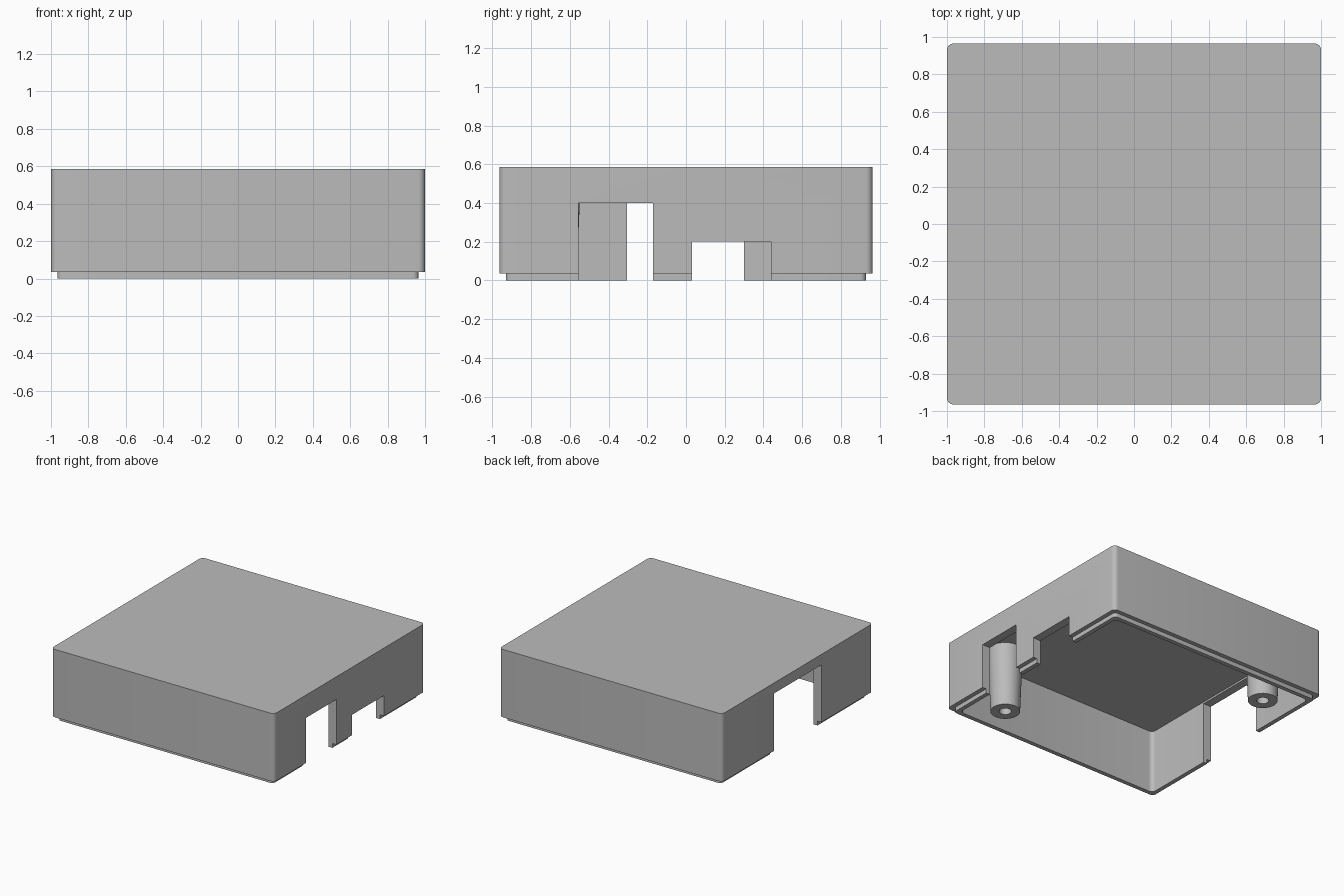
import bpy, bmesh, math
from mathutils import Matrix, Vector

cube = bpy.data.objects.get("Cube")
if cube:
    bpy.data.objects.remove(cube, do_unlink=True)

grey = bpy.data.materials.new("plain_grey")
grey.use_nodes = True
grey.diffuse_color = (0.5, 0.5, 0.5, 1)
grey.node_tree.nodes["Principled BSDF"].inputs["Base Color"].default_value = (0.5, 0.5, 0.5, 1)


def add_object(name, bm):
    bmesh.ops.recalc_face_normals(bm, faces=bm.faces)
    mesh = bpy.data.meshes.new(name)
    bm.to_mesh(mesh)
    bm.free()
    mesh.materials.append(grey)
    obj = bpy.data.objects.new(name, mesh)
    bpy.context.collection.objects.link(obj)
    return obj


def box(name, x, y, z, radius=0.0, round_top=True):
    """Box from (min, max) ranges, with rounded upright and top edges."""
    bm = bmesh.new()
    bmesh.ops.create_cube(bm, size=1)
    for v in bm.verts:
        v.co = Vector([r[0] if c < 0 else r[1] for c, r in zip(v.co, (x, y, z))])
    if radius:
        edges = []
        for e in bm.edges:
            a, b = (v.co.z for v in e.verts)
            if a != b or (round_top and a == z[1]):
                edges.append(e)
        bmesh.ops.bevel(bm, geom=edges, offset=radius, segments=6,
                        profile=0.5, affect='EDGES')
    return add_object(name, bm)


def combine(target, other, operation):
    """Apply a boolean and discard the other solid."""
    mod = target.modifiers.new(operation, 'BOOLEAN')
    mod.operation = operation
    mod.solver = 'EXACT'
    mod.object = other
    graph = bpy.context.evaluated_depsgraph_get()
    mesh = bpy.data.meshes.new_from_object(target.evaluated_get(graph))
    target.modifiers.clear()
    target.data = mesh
    bpy.data.objects.remove(other, do_unlink=True)


def smooth(obj):
    bpy.ops.object.select_all(action='DESELECT')
    obj.select_set(True)
    bpy.context.view_layer.objects.active = obj
    bpy.ops.object.shade_smooth_by_angle(angle=math.radians(30))


HALF_X, HALF_Y, TOP = 1.0, 0.965, 0.585
STEP, WALL = 0.035, 0.07


def inset_range(half, inset):
    return (-half + inset, half - inset)


# Outer shell with a stepped lip, hollowed from below
shell = box("cover_shell", inset_range(HALF_X, 0), inset_range(HALF_Y, 0), (STEP, TOP), 0.035)
lip = box("lip", inset_range(HALF_X, STEP), inset_range(HALF_Y, STEP), (0, 0.2), 0.03, False)
combine(shell, lip, 'UNION')
cavity = box("cavity", inset_range(HALF_X, WALL), inset_range(HALF_Y, WALL),
             (-0.2, TOP - WALL), 0.035)
combine(shell, cavity, 'DIFFERENCE')

# Connector openings: side, y range, height
for side, y_range, height in ((1, (-0.555, -0.17), 0.40),
                              (1, (0.03, 0.44), 0.20),
                              (-1, (-0.305, 0.30), 0.50)):
    x_range = sorted((side * 0.88, side * 1.1))
    combine(shell, box("opening", x_range, y_range, (-0.1, height)), 'DIFFERENCE')
smooth(shell)

# Two tapered screw posts with blind holes, on opposite corners
profile = [(0, 0.42), (0.045, 0.42), (0.045, 0), (0.11, 0), (0.131, 0.53)]
for name, side in (("left_screw_post", 1), ("right_screw_post", -1)):
    bm = bmesh.new()
    verts = [bm.verts.new((r, 0, z)) for r, z in profile]
    edges = [bm.edges.new(pair) for pair in zip(verts, verts[1:])]
    bmesh.ops.spin(bm, geom=verts + edges, axis=(0, 0, 1), cent=(0, 0, 0),
                   angle=math.tau, steps=40)
    bmesh.ops.remove_doubles(bm, verts=bm.verts, dist=0.0001)
    bmesh.ops.holes_fill(bm, edges=[e for e in bm.edges if e.is_boundary], sides=0)
    bm.transform(Matrix.Translation((side * 0.68, side * -0.675, 0)))
    smooth(add_object(name, bm))
